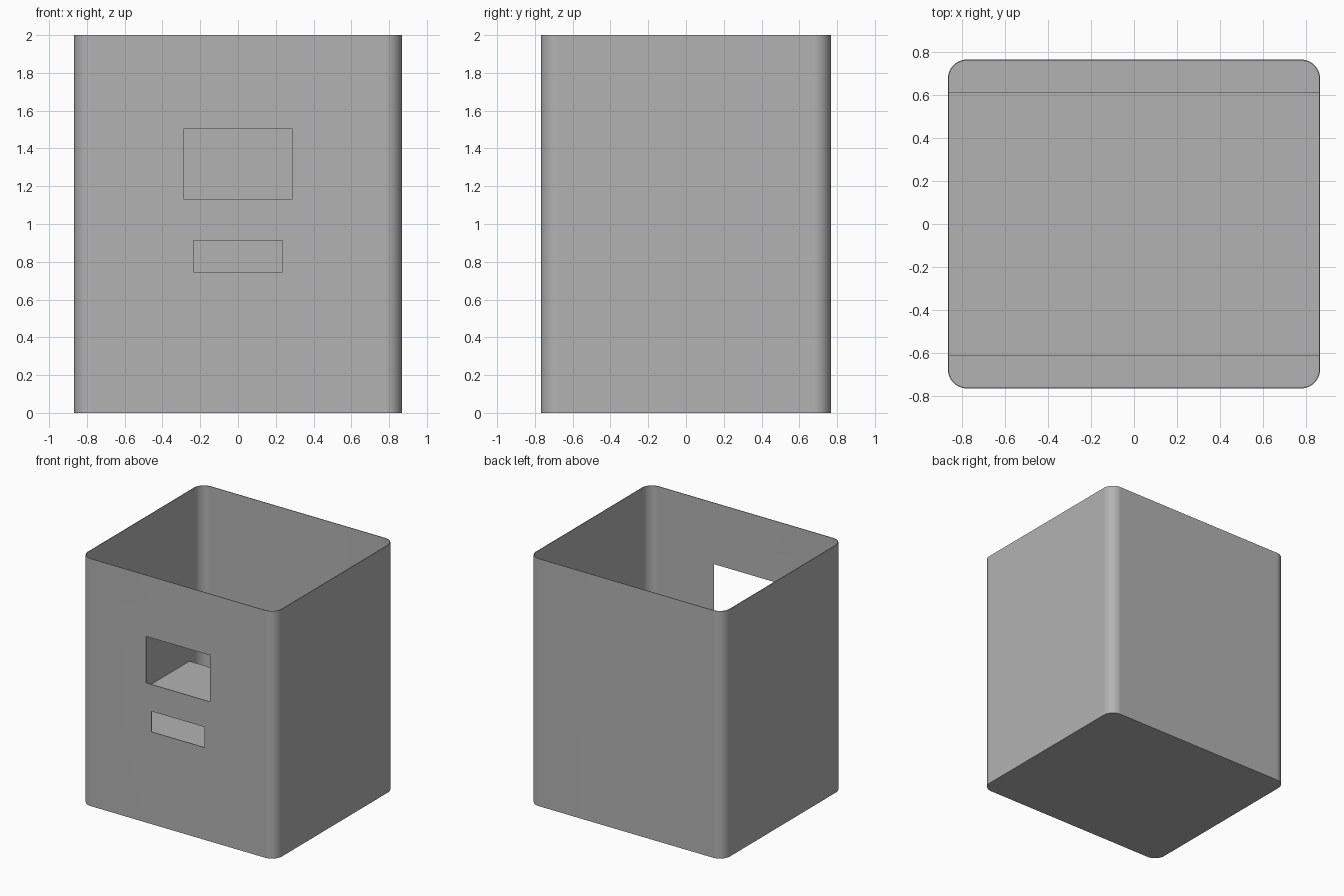
import bpy, bmesh, math

cube = bpy.data.objects.get("Cube")
if cube:
    bpy.data.objects.remove(cube, do_unlink=True)

HALF_X, HALF_Y, HEIGHT = 0.868, 0.767, 2.0
RADIUS, SEGMENTS, WALL = 0.09, 10, 0.005

grey = bpy.data.materials.new("plain_grey")
grey.use_nodes = True
grey.diffuse_color = (0.45, 0.45, 0.45, 1)
grey.node_tree.nodes["Principled BSDF"].inputs["Base Color"].default_value = (0.45, 0.45, 0.45, 1)


def add_object(name, bm):
    mesh = bpy.data.meshes.new(name)
    bm.to_mesh(mesh)
    bm.free()
    mesh.materials.append(grey)
    obj = bpy.data.objects.new(name, mesh)
    bpy.context.collection.objects.link(obj)
    return obj


def add_box(name, centre, size):
    bm = bmesh.new()
    bmesh.ops.create_cube(bm, size=1)
    bmesh.ops.scale(bm, vec=size, verts=bm.verts)
    bmesh.ops.translate(bm, vec=centre, verts=bm.verts)
    return add_object(name, bm)


def rounded_outline():
    points = []
    for corner, (sx, sy) in enumerate(((1, 1), (-1, 1), (-1, -1), (1, -1))):
        for i in range(SEGMENTS + 1):
            a = math.pi / 2 * (corner + i / SEGMENTS)
            points.append((sx * (HALF_X - RADIUS) + RADIUS * math.cos(a),
                           sy * (HALF_Y - RADIUS) + RADIUS * math.sin(a), 0))
    return points


# Open-topped bin: rounded floor with its outline raised into walls
bm = bmesh.new()
ring = [bm.verts.new(p) for p in rounded_outline()]
floor = bm.faces.new(ring)
raised = bmesh.ops.extrude_edge_only(bm, edges=list(floor.edges))["geom"]
bmesh.ops.translate(bm, vec=(0, 0, HEIGHT),
                    verts=[g for g in raised if isinstance(g, bmesh.types.BMVert)])
bmesh.ops.recalc_face_normals(bm, faces=bm.faces)
floor.normal_update()
if floor.normal.z > 0:
    bmesh.ops.reverse_faces(bm, faces=bm.faces)
shell = add_object("bin_shell", bm)
bpy.context.view_layer.objects.active = shell
shell.select_set(True)

thickness = shell.modifiers.new("thickness", 'SOLIDIFY')
thickness.thickness = WALL
thickness.offset = -1
thickness.use_even_offset = True
bpy.ops.object.modifier_apply(modifier=thickness.name)

# Window and slot cut through the front wall
openings = (("window_cutter", 1.317, 0.57, 0.376), ("slot_cutter", 0.829, 0.472, 0.166))
for name, z, width, height in openings:
    cutter = add_box(name, (0, -HALF_Y, z), (width, 0.2, height))
    cutter.hide_render = True
    cut = shell.modifiers.new(name, 'BOOLEAN')
    cut.operation = 'DIFFERENCE'
    cut.solver = 'EXACT'
    cut.object = cutter
    bpy.ops.object.modifier_apply(modifier=cut.name)
    bpy.data.objects.remove(cutter, do_unlink=True)

# Smooth corners with flat walls
bpy.ops.object.shade_smooth_by_angle(angle=math.radians(30))
normals = shell.modifiers.new("flat_walls", 'WEIGHTED_NORMAL')
normals.keep_sharp = True

# Inner shelf spanning side to side, short of the front and back walls
add_box("inner_shelf", (0, 0, 0.62), (2 * (HALF_X - WALL), 1.225, WALL))
